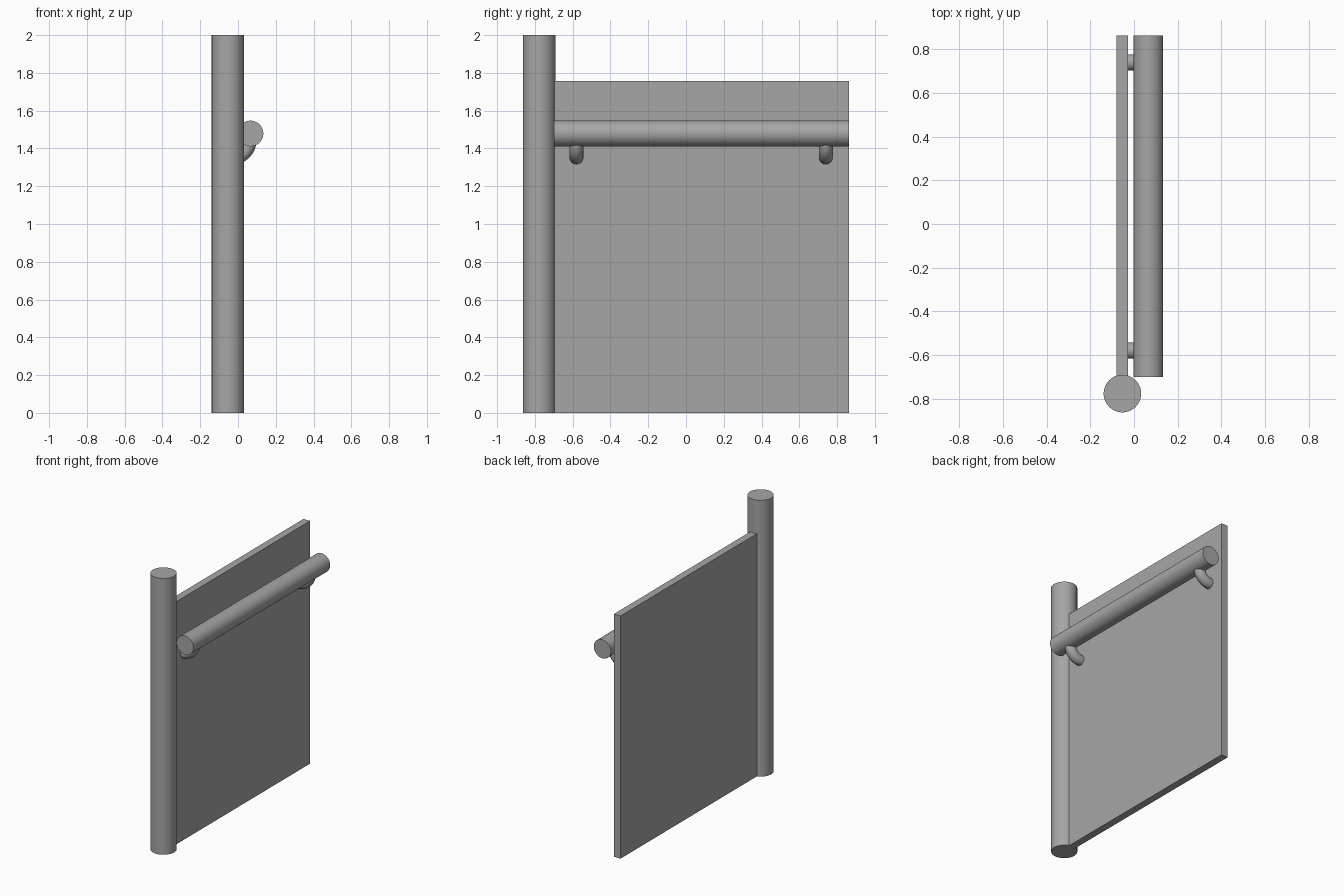
import bpy
import math
from mathutils import Vector

cube = bpy.data.objects.get("Cube")
if cube:
    bpy.data.objects.remove(cube, do_unlink=True)

# One plain grey for every part
grey = bpy.data.materials.new("plain grey")
grey.use_nodes = True
colour = (0.38, 0.38, 0.38, 1)
grey.diffuse_color = colour
grey.node_tree.nodes["Principled BSDF"].inputs["Base Color"].default_value = colour


def finish(obj, name, smooth=True):
    obj.name = name
    obj.data.materials.clear()
    obj.data.materials.append(grey)
    if smooth:
        bpy.ops.object.shade_smooth_by_angle(angle=math.radians(35))


def rod(name, start, end, radius):
    start, end = Vector(start), Vector(end)
    axis = end - start
    bpy.ops.mesh.primitive_cylinder_add(
        vertices=64, radius=radius, depth=axis.length,
        location=(start + end) / 2,
        rotation=axis.to_track_quat('Z', 'Y').to_euler())
    finish(bpy.context.object, name)


def box(name, low, high):
    low, high = Vector(low), Vector(high)
    bpy.ops.mesh.primitive_cube_add(size=1, location=(low + high) / 2)
    obj = bpy.context.object
    obj.scale = high - low
    bpy.ops.object.transform_apply(location=False, rotation=False, scale=True)
    finish(obj, name, smooth=False)


def bracket(name, y, wall_x=-0.027, top_z=1.44, bend=0.087, radius=0.037):
    # Quarter bend that leaves the panel level and rises into the rail
    curve = bpy.data.curves.new(name, 'CURVE')
    curve.dimensions = '3D'
    curve.bevel_depth = radius
    curve.bevel_resolution = 6
    curve.use_fill_caps = True
    steps = 16
    path = [(wall_x - 0.02, y, top_z - bend)]
    for i in range(steps + 1):
        a = math.pi / 2 * i / steps
        path.append((wall_x + bend * math.sin(a), y, top_z - bend * math.cos(a)))
    spline = curve.splines.new('POLY')
    spline.points.add(len(path) - 1)
    for point, co in zip(spline.points, path):
        point.co = (*co, 1)
    obj = bpy.data.objects.new(name, curve)
    bpy.context.collection.objects.link(obj)
    bpy.ops.object.select_all(action='DESELECT')
    obj.select_set(True)
    bpy.context.view_layer.objects.active = obj
    bpy.ops.object.convert(target='MESH')
    finish(bpy.context.object, name)


# Upright post, wall panel and handrail
rod("end_post", (-0.053, -0.777, 0), (-0.053, -0.777, 2), 0.086)
box("wall_panel", (-0.08, -0.72, 0), (-0.027, 0.863, 1.757))
rod("handrail", (0.066, -0.7, 1.479), (0.066, 0.863, 1.479), 0.068)

# Curved supports under the rail
for label, y in (("front", -0.58), ("back", 0.74)):
    bracket(label + "_rail_bracket", y)
